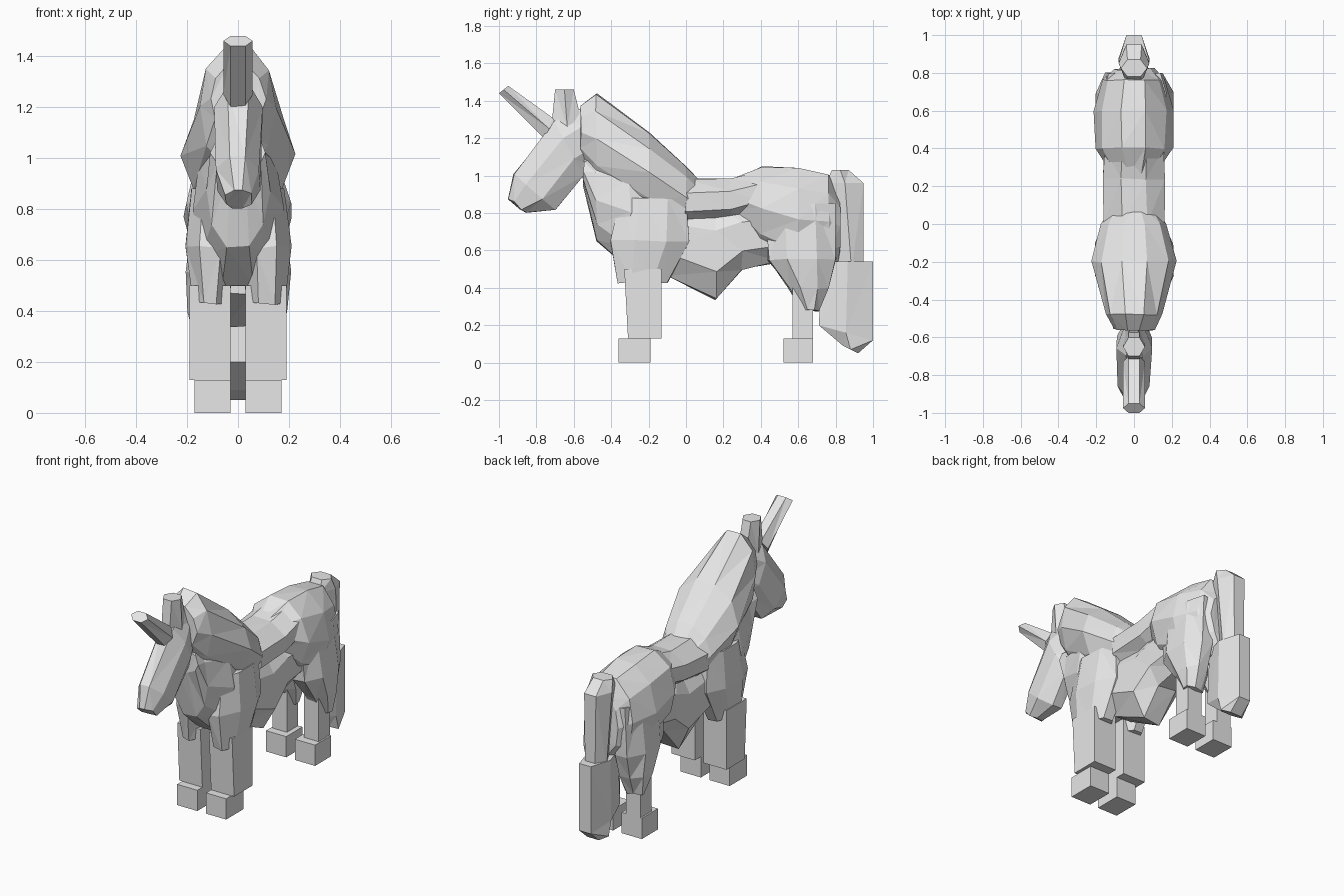
import bpy, bmesh, random
from math import pi, sin, cos

random.seed(4)
cube = bpy.data.objects.get("Cube")
if cube:
    bpy.data.objects.remove(cube, do_unlink=True)

grey = (0.8, 0.8, 0.8, 1)
material = bpy.data.materials.new("plain grey")
material.use_nodes = True
material.diffuse_color = grey
shader = material.node_tree.nodes["Principled BSDF"]
shader.inputs["Base Color"].default_value = grey


def distance(point, other):
    return abs(point[0] - other[0]) + abs(point[1] - other[1])


def skin(name, spans, sides, centre, thin, swell):
    """Skin rings that each join two side-profile points; the width swells midway."""
    bm = bmesh.new()
    start, end = spans[0][0], spans[-1][0]
    reach = 1 / cos(pi / sides)
    loops = []
    for first, last in spans:
        travel = distance(first, start) / distance(end, start)
        width = thin + swell * max(0, sin(pi * min(travel, 1)))
        loop = []
        for corner in range(sides):
            angle = 2 * pi * (corner + 0.5) / sides
            across = (1 - cos(angle) * reach) / 2
            point = [centre + sin(angle) * reach * width,
                     first[0] + (last[0] - first[0]) * across,
                     first[1] + (last[1] - first[1]) * across]
            # Many-sided body parts get irregular facets
            if sides > 6:
                point = [value + random.uniform(-0.006, 0.006) for value in point]
            loop.append(bm.verts.new(point))
        loops.append(loop)
    for ring, following in zip(loops, loops[1:]):
        for corner in range(sides):
            beside = (corner + 1) % sides
            bm.faces.new((ring[corner], ring[beside], following[beside], following[corner]))
    bm.faces.new(loops[0])
    bm.faces.new(loops[-1])
    bmesh.ops.triangulate(bm, faces=bm.faces[:])
    bmesh.ops.recalc_face_normals(bm, faces=bm.faces[:])
    mesh = bpy.data.meshes.new(name)
    bm.to_mesh(mesh)
    bm.free()
    mesh.materials.append(material)
    part = bpy.data.objects.new(name, mesh)
    bpy.context.collection.objects.link(part)


def along_body(name, sections, sides=10, centre=0, thin=0.1, swell=0):
    """Sections are y, top and underside."""
    spans = [((y, top), (y, under)) for y, top, under in sections]
    skin(name, spans, sides, centre, thin, swell)


def stacked(name, sections, sides=6, centre=0, thin=0.1, swell=0):
    """Sections are height, front and back."""
    spans = [((front, z), (back, z)) for z, front, back in sections]
    skin(name, spans, sides, centre, thin, swell)


def hoof(name, front, back, centre):
    """A plain square block under a leg."""
    stacked(name, [(0.13, front, back), (0, front, back)],
            sides=4, centre=centre, thin=0.07)


# Head and horn, whose sections lean with the face
skin("head", [((-0.54, 1.37), (-0.5, 1.05)), ((-0.7, 1.29), (-0.55, 1)),
              ((-0.92, 1.01), (-0.7, 0.82)), ((-0.95, 0.88), (-0.86, 0.8))],
     sides=8, centre=0, thin=0.05, swell=0.06)
skin("horn", [((-0.7, 1.3), (-0.76, 1.2)), ((-0.95, 1.48), (-1, 1.44))],
     sides=6, centre=0, thin=0.05, swell=0)
stacked("forelock", [(1.26, -0.72, -0.55), (1.46, -0.7, -0.6)], thin=0.05)

# Mane draped over the neck, with the chest below it
along_body("mane", [(-0.56, 1.37, 1.1), (-0.48, 1.44, 0.96), (-0.2, 1.23, 0.8),
                    (0, 1.05, 0.73), (0.1, 0.94, 0.7)], swell=0.11)
along_body("chest", [(-0.55, 1.1, 0.95), (-0.48, 1.1, 0.65), (-0.3, 1.1, 0.5),
                     (0.1, 0.8, 0.5)], swell=0.1)

# Middle of the body
along_body("back", [(0, 0.98, 0.73), (0.24, 0.98, 0.76), (0.4, 1.02, 0.8)],
           sides=8, thin=0.16)
along_body("barrel", [(-0.1, 0.85, 0.47), (0.16, 0.85, 0.34), (0.3, 0.85, 0.5),
                      (0.5, 0.85, 0.54)], sides=8, thin=0.14)

# Hindquarters and tail
along_body("rump", [(0.25, 0.98, 0.8), (0.4, 1.05, 0.6), (0.6, 1.04, 0.5),
                    (0.76, 1, 0.5), (0.82, 0.9, 0.55)], swell=0.11)
stacked("tail_dock", [(1.03, 0.78, 0.87), (0.96, 0.75, 0.95), (0.5, 0.82, 0.95)],
        thin=0.06, swell=0.02)
skin("tail_brush", [((0.73, 0.54), (1, 0.54)), ((0.71, 0.2), (1, 0.12)),
                    ((0.84, 0.09), (0.92, 0.05))],
     sides=6, centre=0, thin=0.07, swell=0)

# Shoulders, thighs, legs and hooves, one set per side
for side, sign in (("left", 1), ("right", -1)):
    leg = 0.11 * sign
    foot = 0.1 * sign
    stacked("shoulder_" + side, [(0.88, -0.35, 0), (0.65, -0.4, 0.02),
                                 (0.43, -0.36, -0.1)],
            sides=8, centre=leg, thin=0.07, swell=0.03)
    stacked("front_leg_" + side, [(0.5, -0.33, -0.13), (0.13, -0.31, -0.13)],
            sides=4, centre=leg, thin=0.08)
    hoof("front_hoof_" + side, -0.36, -0.19, foot)
    stacked("thigh_" + side, [(0.85, 0.42, 0.8), (0.55, 0.44, 0.8),
                              (0.4, 0.55, 0.76), (0.28, 0.62, 0.71)],
            sides=8, centre=leg, thin=0.06, swell=0.035)
    stacked("hind_leg_" + side, [(0.4, 0.57, 0.68), (0.1, 0.57, 0.68)],
            sides=4, centre=leg, thin=0.05)
    hoof("hind_hoof_" + side, 0.52, 0.68, foot)
